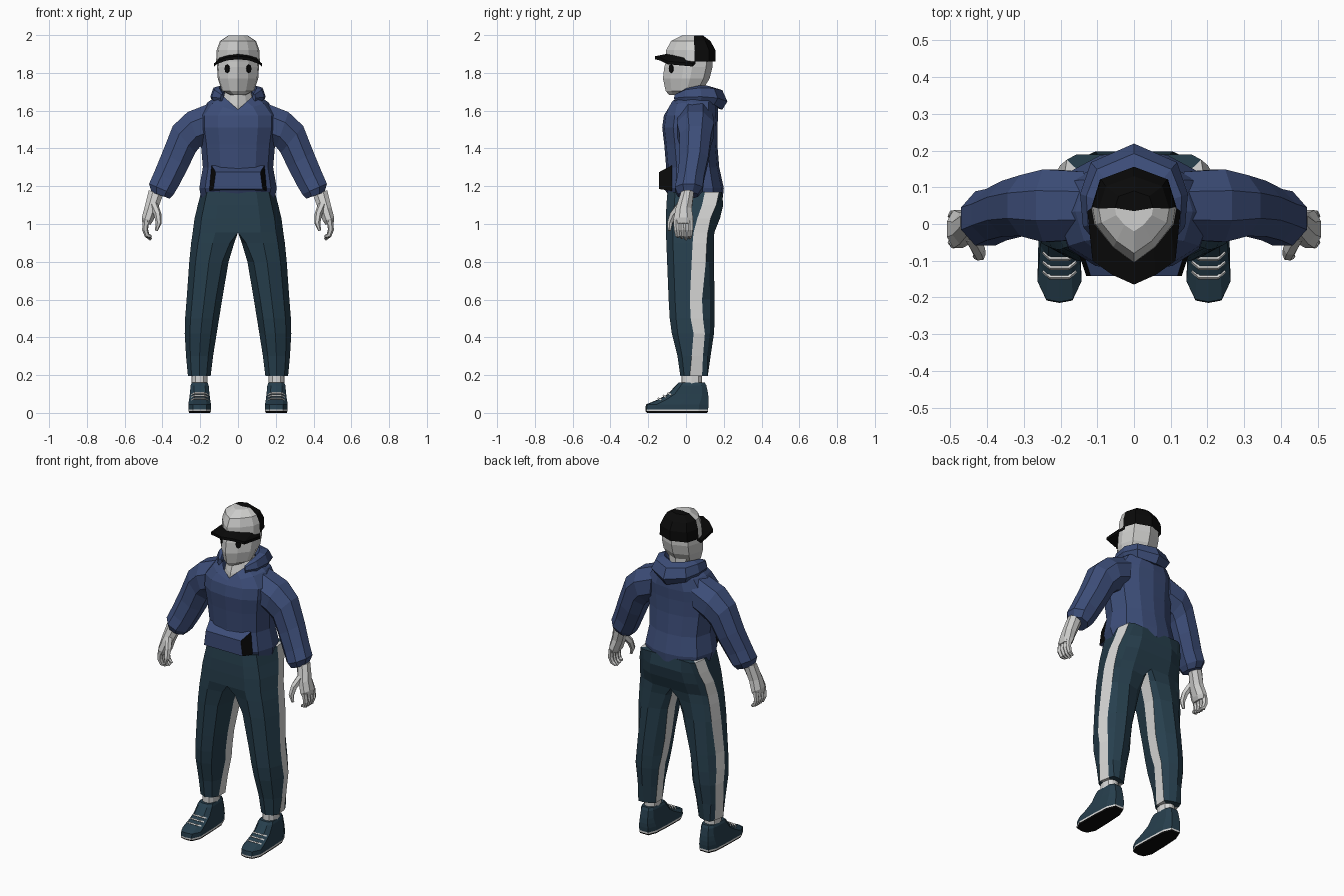
import bpy, bmesh, math
from mathutils import Vector

if "Cube" in bpy.data.objects:
    bpy.data.objects.remove(bpy.data.objects["Cube"])


def material(name, r, g, b):
    m = bpy.data.materials.new(name)
    m.diffuse_color = (r, g, b, 1)
    m.use_nodes = True
    m.node_tree.nodes["Principled BSDF"].inputs["Base Color"].default_value = m.diffuse_color
    return m


SKIN = material("pale_grey", 0.62, 0.62, 0.61)
BLUE = material("hoodie_blue", 0.046, 0.075, 0.19)
TEAL = material("dark_teal", 0.02, 0.05, 0.075)
BLACK = material("black", 0.003, 0.003, 0.003)
WHITE = material("off_white", 0.68, 0.68, 0.67)


def loft(name, groups, mats, rule=None, mirror=False, caps=(True, True)):
    """Skin one or more lists of rings; rule(ring, side, centre) picks the colour."""
    bm = bmesh.new()
    for rings in groups:
        vs = [[bm.verts.new(p) for p in r] for r in rings]
        n = len(vs[0])
        for i in range(len(vs) - 1):
            for j in range(n):
                k = (j + 1) % n
                f = bm.faces.new((vs[i][j], vs[i][k], vs[i + 1][k], vs[i + 1][j]))
                if rule:
                    f.material_index = rule(i, j, f.calc_center_median())
        for end, on in ((0, caps[0]), (-1, caps[1])):
            if on:
                mid = bm.verts.new(sum((v.co for v in vs[end]), Vector()) / n)
                for j in range(n):
                    f = bm.faces.new((vs[end][j], vs[end][(j + 1) % n], mid))
                    if rule:
                        i = 0 if end == 0 else len(vs) - 2
                        f.material_index = rule(i, j, f.calc_center_median())
    bmesh.ops.recalc_face_normals(bm, faces=bm.faces)
    me = bpy.data.meshes.new(name)
    bm.to_mesh(me)
    bm.free()
    for m in mats:
        me.materials.append(m)
    ob = bpy.data.objects.new(name, me)
    bpy.context.collection.objects.link(ob)
    if mirror:
        ob.modifiers.new("mirror", 'MIRROR')
    return ob


def outline(half, z, w, yf, yb, cx=0, dip=0):
    """Symmetric horizontal ring from a half template; dip lowers the front middle."""
    pts = half + [(-x, t) for x, t in half[-2:0:-1]]
    return [Vector((cx + x * w, yf + t * (yb - yf),
                    z - (dip * (1 - abs(x)) if t < 0.3 else 0))) for x, t in pts]


def limb_ring(outer, inner, yc, ry, n=8):
    """Ring across a limb from its outer and inner (x, z) points."""
    o, i = Vector((outer[0], 0, outer[1])), Vector((inner[0], 0, inner[1]))
    c, u = (o + i) / 2, (o - i) / 2
    return [c + u * math.cos(a) + Vector((0, yc + ry * math.sin(a), 0))
            for a in (2 * math.pi * (k + 0.5) / n for k in range(n))]


def tube(pts, radii, n=6):
    """Rings along a path."""
    pts, rings = [Vector(p) for p in pts], []
    for i, p in enumerate(pts):
        d = (pts[min(i + 1, len(pts) - 1)] - pts[max(i - 1, 0)]).normalized()
        u = d.cross(Vector((0.1, 1, 0.05))).normalized()
        v = d.cross(u)
        rings.append([p + radii[i] * (u * math.cos(2 * math.pi * k / n) + v * math.sin(2 * math.pi * k / n))
                      for k in range(n)])
    return rings


HEAD = [(0, 0), (.5, .16), (.93, .4), (1, .58), (.8, .87), (0, 1)]
BODY = [(0, 0), (.5, .04), (.85, .2), (1, .5), (.85, .82), (.45, .96), (0, 1)]
SHOE = [(0, 0), (.6, .02), (1, .17), (.95, .55), (.85, .85), (.5, 1), (0, 1)]

# Head and neck
loft("head", [[outline(HEAD, *r) for r in (
    (1.683, .04, -.09, .03), (1.705, .085, -.108, .085), (1.77, .107, -.122, .125),
    (1.83, .111, -.115, .14), (1.9, .106, -.095, .14))]], [SKIN])
loft("neck", [[outline(HEAD, *r) for r in (
    (1.56, .1, -.085, .1), (1.63, .088, -.072, .1), (1.70, .07, -.045, .1), (1.76, .07, -.03, .1))]], [SKIN])

# Eyes: thin oval plates on the angled face
nrm, side = Vector((.68, -.73, 0)), Vector((.73, .68, 0))
eye = [[Vector((.057, -.078, 1.822)) + nrm * d + side * .016 * math.cos(a) + Vector((0, 0, .023 * math.sin(a)))
        for a in (math.pi * k / 4 for k in range(8))] for d in (-.003, .004)]
loft("eyes", [eye], [BLACK], mirror=True)

# Cap: pale front, black back
loft("cap_crown", [[outline(HEAD, *r) for r in (
    (1.86, .116, -.107, .155), (1.92, .113, -.105, .156), (1.968, .096, -.08, .13), (1.998, .052, -.02, .09))]],
    [SKIN, BLACK], lambda i, j, c: int(c.y > .042), caps=(False, True))

# Cap brim
rim = [((0, -.165, 1.888), (0, -.095, 1.902)), ((.06, -.138, 1.882), (.053, -.055, 1.895)),
       ((.113, -.1, 1.862), (.1, -.005, 1.88)), ((.127, .035, 1.85), (.108, .05, 1.865))]
up = Vector((0, 0, .016))
loft("cap_brim", [[[Vector(o) - up, Vector(o), Vector(i), Vector(i) - up] for o, i in rim]],
     [BLACK], mirror=True, caps=(False, True))

# Hoodie body with a V neckline
loft("hoodie_body", [[outline(BODY, *r[:4], dip=r[4]) for r in (
    (1.14, .195, -.095, .195, -.015), (1.19, .205, -.117, .2, 0), (1.3, .186, -.105, .176, 0),
    (1.42, .196, -.115, .166, 0), (1.51, .21, -.126, .166, 0), (1.575, .21, -.117, .17, 0),
    (1.645, .16, -.1, .168, .05), (1.69, .092, -.084, .15, .085))]], [BLUE], caps=(True, False))

# Hood folded round the neck
hood = []
for x, y, z, ru, rv in ((.085, -.055, 1.67, .012, .02), (.112, 0, 1.68, .028, .04), (.113, .07, 1.685, .036, .048),
                        (.085, .13, 1.682, .05, .05), (0, .165, 1.665, .054, .06)):
    out = Vector((x, y - .03, 0)).normalized()
    hood.append([Vector((x, y, z)) + out * ru * math.cos(a) + Vector((0, 0, rv * math.sin(a) - ru * .3 * math.cos(a)))
                 for a in (math.pi * k / 3 for k in range(6))])
loft("hood", [hood], [BLUE], mirror=True, caps=(True, False))

# Front pocket with black side openings
loft("pocket", [[[Vector(p) for p in ((-a, y, z0), (a, y, z0), (b, y, z1), (-b, y, z1))]
                 for a, b, y, z0, z1 in ((.13, .118, -.142, 1.185, 1.275), (.152, .14, -.075, 1.175, 1.31))]],
     [BLUE, BLACK], lambda i, j, c: int(abs(c.x) > .12))

# Sleeves
loft("sleeves", [[limb_ring(*r) for r in (
    ((.13, 1.655), (.15, 1.42), .05, .1), ((.27, 1.6), (.2, 1.4), .05, .107),
    ((.35, 1.525), (.222, 1.37), .05, .09), ((.405, 1.385), (.258, 1.295), .042, .082),
    ((.448, 1.28), (.305, 1.205), .025, .076), ((.476, 1.215), (.335, 1.155), .015, .08),
    ((.462, 1.17), (.358, 1.133), .01, .058))]], [BLUE], mirror=True)

# Hands: palm, four fingers and a thumb
palm = [limb_ring(*r) for r in (
    ((.475, 1.18), (.395, 1.15), .008, .036), ((.497, 1.09), (.425, 1.07), -.012, .046),
    ((.512, 1.035), (.447, 1.015), -.014, .056), ((.508, 1.005), (.462, .995), -.014, .05))]
loft("palms", [palm], [SKIN], mirror=True)
fingers = [tube([(.487, y, 1.02), (.492, y * .95, .97), (.482, y * .85, .94), (.46, y * .8, .918 + abs(y) * .3)],
                [.016, .016, .014, .008]) for y in (-.052, -.026, 0, .024)]
thumb = tube([(.445, -.03, 1.1), (.425, -.068, 1.05), (.42, -.085, 1.005), (.432, -.088, .965)],
             [.022, .02, .016, .008])
loft("fingers", fingers + [thumb], [SKIN], mirror=True)


def leg_ring(z, xi, xo, yf, yb, s0, s1, r):
    """Trouser ring; s0..s1 is the side stripe, r rounds the inner corners."""
    w, d = xo - xi, yb - yf
    m = (xi + xo) / 2
    return [Vector((x, y, z)) for x, y in (
        (xo, s0), (xo - .012, s1), (xo - .2 * w, yb - .1 * d * (s1 < yb - .03)), (m, yb),
        (xi + r * w, yb - r * .5 * d), (xi, s1), (xi, s0), (xi + r * w, yf + r * .6 * d),
        (m, yf), (xo - .16 * w, yf + .14 * d))]


# Trousers with pale stripes down the sides
loft("trousers", [[leg_ring(*r) for r in (
    (.195, .145, .265, -.03, .115, .02, .085, .18), (.3, .132, .275, -.045, .13, .03, .09, .18),
    (.42, .113, .282, -.075, .148, .04, .1, .18), (.5, .1, .28, -.086, .152, .025, .09, .18),
    (.6, .084, .272, -.092, .152, .02, .085, .18), (.8, .05, .258, -.1, .147, .03, .105, .16),
    (.9, .02, .248, -.104, .147, .035, .11, .1), (.955, 0, .24, -.106, .15, .04, .115, 0),
    (1.03, 0, .23, -.106, .18, .06, .13, 0), (1.1, 0, .213, -.104, .197, .085, .16, 0),
    (1.17, 0, .195, -.098, .19, .1, .175, 0))]],
    [TEAL, WHITE], lambda i, j, c: int(j in (0, 5)), mirror=True)

# Socks
loft("socks", [[outline(BODY, z, .042, -.025, .085, .203) for z in (.11, .22)]], [WHITE], mirror=True)

# Shoes: black tread, white sole line, teal upper
loft("shoes", [[outline(SHOE, *r, cx=.203) for r in (
    (0, .055, -.207, .112), (.009, .059, -.215, .117), (.019, .059, -.215, .117),
    (.045, .06, -.212, .12), (.07, .056, -.15, .12), (.1, .052, -.095, .117),
    (.145, .048, -.055, .108), (.16, .042, -.04, .1))]],
    [TEAL, BLACK, WHITE], lambda i, j, c: (1, 2)[i] if i < 2 else 0, mirror=True)

# Laces
laces = [tube([(.203 + s * x, y + dy, z + dz) for s, x, dy, dz in (
    (-1, .044, .02, -.006), (-1, .025, .002, .003), (1, .025, .002, .003), (1, .044, .02, -.006))],
    [.0055] * 4, 4) for y, z in ((-.148, .073), (-.122, .088), (-.097, .101))]
loft("laces", laces, [WHITE], mirror=True)
